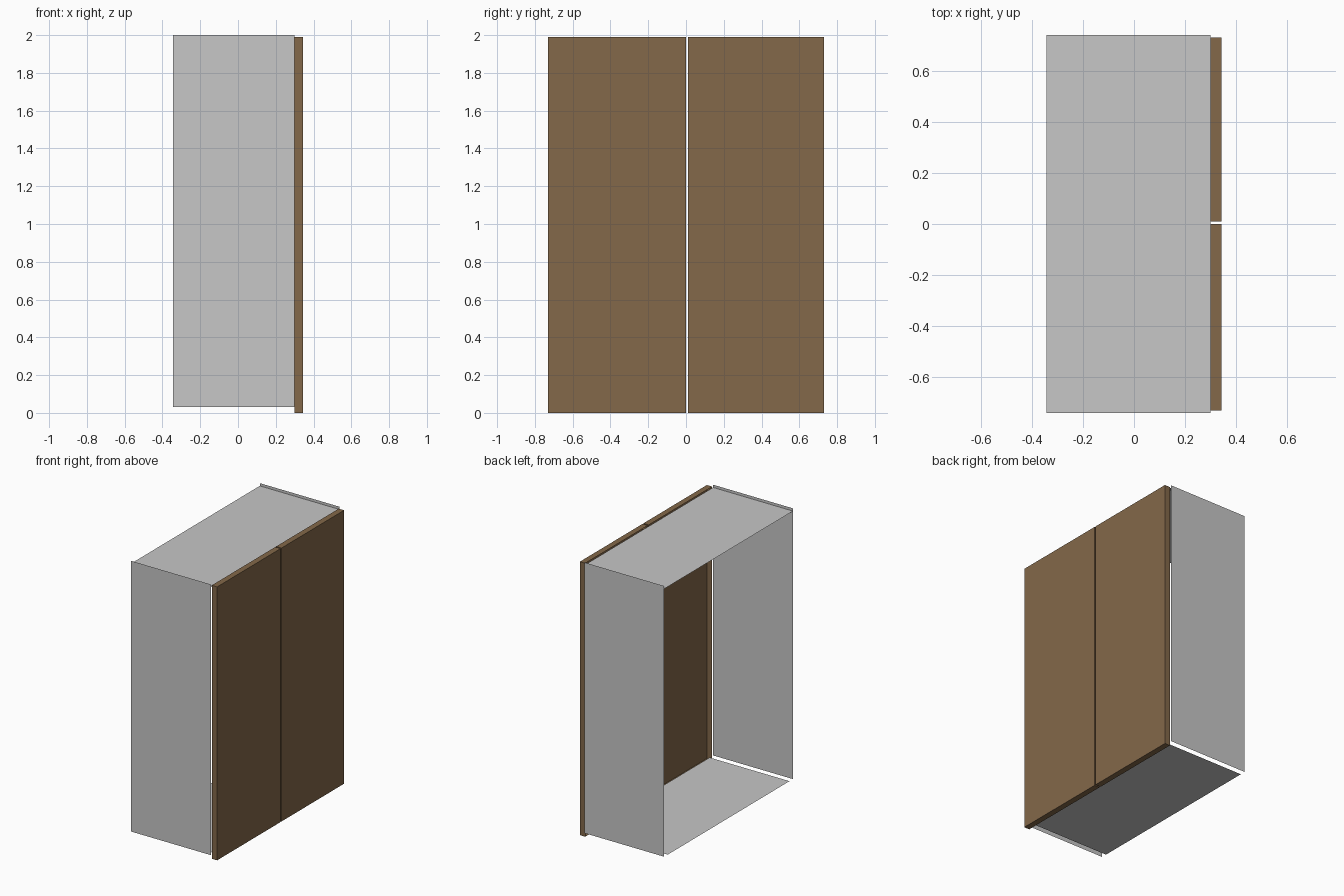
import bpy, bmesh
from mathutils import Vector

if "Cube" in bpy.data.objects:
    bpy.data.objects.remove(bpy.data.objects["Cube"])


def material(name, rgb):
    m = bpy.data.materials.new(name)
    m.diffuse_color = (*rgb, 1.0)
    m.use_nodes = True
    m.node_tree.nodes["Principled BSDF"].inputs["Base Color"].default_value = m.diffuse_color
    return m


GREY = material("light grey panel", (0.57, 0.57, 0.57))
BROWN = material("brown wood", (0.227, 0.138, 0.067))


def finish(name, bm, mat):
    me = bpy.data.meshes.new(name)
    bm.to_mesh(me)
    bm.free()
    me.materials.append(mat)
    ob = bpy.data.objects.new(name, me)
    bpy.context.collection.objects.link(ob)
    return ob


def sheet(name, origin, u, v, normal, mat):
    """Flat rectangular panel spanned by u and v from origin."""
    o, u, v = Vector(origin), Vector(u), Vector(v)
    bm = bmesh.new()
    f = bm.faces.new([bm.verts.new(p) for p in (o, o + u, o + u + v, o + v)])
    f.normal_update()
    if f.normal.dot(Vector(normal)) < 0:
        f.normal_flip()
    finish(name, bm, mat)


def open_box(name, lo, hi, mat):
    """Box without its -x face, like a hollow door leaf."""
    lo, hi = Vector(lo), Vector(hi)
    bm = bmesh.new()
    bmesh.ops.create_cube(bm, size=1.0)
    for v in bm.verts:
        v.co = [(lo[i] + hi[i]) / 2 + v.co[i] * (hi[i] - lo[i]) for i in range(3)]
    bm.normal_update()
    back = [f for f in bm.faces if f.normal.x < -0.5]
    bmesh.ops.delete(bm, geom=back, context='FACES_ONLY')
    finish(name, bm, mat)


X0, X1, Y, Z0, Z1 = -0.343, 0.30, 0.74, 0.03, 2.0
depth = (X1 - X0, 0, 0)

# Side panels of the cabinet
for side, s in (("front", -1), ("back", 1)):
    sheet(side + "_side_panel", (X0, s * Y, Z0), depth, (0, 0, Z1 - Z0), (0, s, 0), GREY)

# Top, slightly sunk between the sides, and the narrower floor
sheet("top_panel", (X0, -Y, Z1 - 0.02), depth, (0, 2 * Y, 0), (0, 0, 1), GREY)
sheet("floor_panel", (X0, -0.70, Z0), depth, (0, 1.40, 0), (0, 0, -1), GREY)

# Pair of doors with a narrow gap
open_box("left_door", (X1, -0.73, 0.0), (0.343, 0.0, 1.99), BROWN)
open_box("right_door", (X1, 0.01, 0.0), (0.343, 0.73, 1.99), BROWN)
